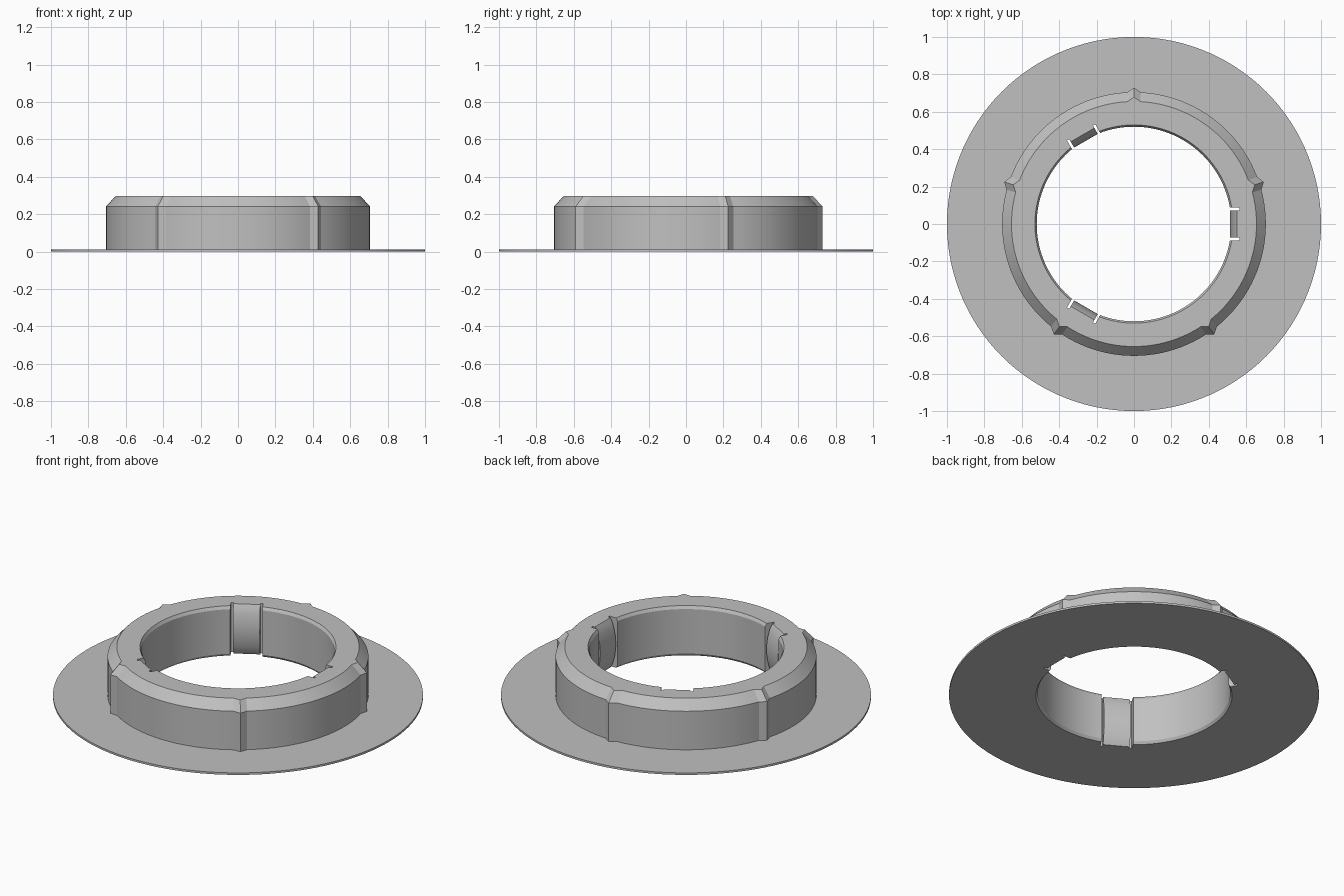
import bpy, bmesh
from math import sin, cos, pi, radians
from mathutils import Matrix

default = bpy.data.objects.get("Cube")
if default:
    bpy.data.objects.remove(default, do_unlink=True)

# Single matte grey
grey = bpy.data.materials.new("matte_grey")
grey.use_nodes = True
colour = (0.53, 0.53, 0.53, 1)
grey.diffuse_color = colour
grey.node_tree.nodes["Principled BSDF"].inputs["Base Color"].default_value = colour


def make_object(name, bm):
    bmesh.ops.recalc_face_normals(bm, faces=bm.faces)
    mesh = bpy.data.meshes.new(name)
    bm.to_mesh(mesh)
    bm.free()
    mesh.materials.append(grey)
    obj = bpy.data.objects.new(name, mesh)
    bpy.context.collection.objects.link(obj)
    return obj


def smooth(obj):
    bpy.ops.object.select_all(action='DESELECT')
    obj.select_set(True)
    bpy.context.view_layer.objects.active = obj
    bpy.ops.object.shade_smooth_by_angle(angle=radians(22))


def prism(name, profile, half_width, angle):
    """Extrude a radius/height profile sideways, then turn it about z."""
    bm = bmesh.new()
    verts = [bm.verts.new((r, -half_width, z)) for r, z in profile]
    face = bm.faces.new(verts)
    side = bmesh.ops.extrude_face_region(bm, geom=[face])["geom"]
    moved = [v for v in side if isinstance(v, bmesh.types.BMVert)]
    bmesh.ops.translate(bm, verts=moved, vec=(0, 2 * half_width, 0))
    bmesh.ops.rotate(bm, verts=bm.verts, matrix=Matrix.Rotation(angle, 3, 'Z'))
    return make_object(name, bm)


SEGMENTS = 120
TOP = 0.297
FLANGE = 0.012

# Lathe profile: radius, height, and how far the ribs push it out
profile = [
    (0.53, 0, 0), (1.0, 0, 0), (1.0, FLANGE, 0),
    (0.705, FLANGE, 0.024), (0.705, 0.242, 0.024), (0.655, TOP, 0.024),
    (0.53, TOP, 0), (0.52, 0.28, 0), (0.52, 0.015, 0),
]

# Flanged collar with five pointed ribs
bm = bmesh.new()
rings = []
for i in range(SEGMENTS):
    a = 2 * pi * i / SEGMENTS
    on_rib = (i - SEGMENTS // 4) % (SEGMENTS // 5) == 0
    rings.append([bm.verts.new(((r + push * on_rib) * cos(a),
                                (r + push * on_rib) * sin(a), z))
                  for r, z, push in profile])
for i, ring in enumerate(rings):
    nxt = rings[(i + 1) % SEGMENTS]
    for j in range(len(profile)):
        k = (j + 1) % len(profile)
        bm.faces.new((ring[j], nxt[j], nxt[k], ring[k]))
collar = make_object("flanged_collar", bm)

# Three inner notches, each holding a bowed snap clip between two slits
notch = [(0.4, -0.1), (0.565, -0.1), (0.565, 0.5), (0.4, 0.5)]
STEPS = 12
bow = [(0.55 - 0.036 * sin(pi * t / STEPS) ** 0.7, TOP * t / STEPS)
       for t in range(STEPS + 1)]
clip_profile = [(0.567, TOP), (0.567, 0)] + bow

for n in range(3):
    angle = n * 2 * pi / 3
    cutter = prism("notch_cutter", notch, 0.087, angle)
    cutter.hide_render = True
    cut = collar.modifiers.new("notch", 'BOOLEAN')
    cut.operation = 'DIFFERENCE'
    cut.solver = 'EXACT'
    cut.object = cutter
    bpy.context.view_layer.objects.active = collar
    bpy.ops.object.modifier_apply(modifier=cut.name)
    bpy.data.objects.remove(cutter, do_unlink=True)
    smooth(prism(f"snap_clip_{n + 1}", clip_profile, 0.073, angle))

smooth(collar)
